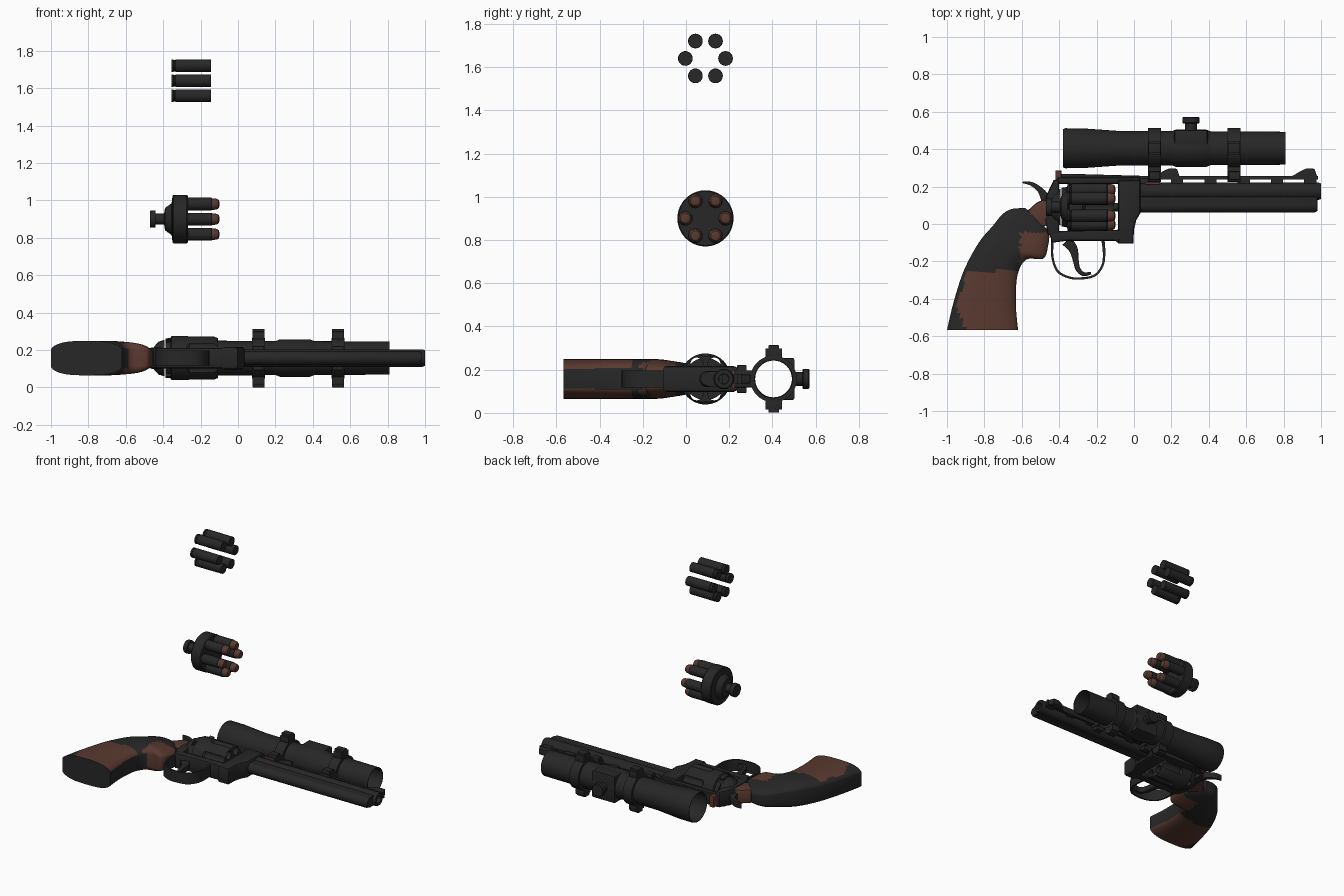
import bpy, bmesh, math
from mathutils import Vector

if "Cube" in bpy.data.objects:
    bpy.data.objects.remove(bpy.data.objects["Cube"])

Z0 = 0.157       # mid plane of the revolver lying on its side
AX = 0.09        # y of the cylinder axis
SY = 0.405       # y of the scope axis


def material(name, rgb):
    m = bpy.data.materials.new(name)
    m.diffuse_color = (*rgb, 1)
    m.use_nodes = True
    m.node_tree.nodes["Principled BSDF"].inputs["Base Color"].default_value = m.diffuse_color
    return m


BLACK = material("black_metal", (0.020, 0.020, 0.020))
BROWN = material("brown", (0.100, 0.041, 0.030))


def finish(name, bm, mats=(BLACK,), angle=35):
    bmesh.ops.remove_doubles(bm, verts=bm.verts, dist=1e-5)
    bmesh.ops.recalc_face_normals(bm, faces=bm.faces)
    me = bpy.data.meshes.new(name)
    bm.to_mesh(me)
    bm.free()
    for m in mats:
        me.materials.append(m)
    ob = bpy.data.objects.new(name, me)
    bpy.context.collection.objects.link(ob)
    bpy.ops.object.select_all(action='DESELECT')
    ob.select_set(True)
    bpy.context.view_layer.objects.active = ob
    bpy.ops.object.shade_smooth_by_angle(angle=math.radians(angle))
    return ob


def add_revolve(bm, prof, center, axis='x', n=32, closed=False):
    """Spin (distance along axis, radius) pairs about an x or y axis."""
    rings = []
    for d, r in prof:
        ring = []
        for i in range(n):
            a = 2 * math.pi * i / n
            u, v = r * math.cos(a), r * math.sin(a)
            co = (d, center[0] + u, center[1] + v) if axis == 'x' else (center[0] + u, d, center[1] + v)
            ring.append(bm.verts.new(co))
        rings.append(ring)
    pairs = list(zip(rings, rings[1:])) + ([(rings[-1], rings[0])] if closed else [])
    for a, b in pairs:
        for i in range(n):
            j = (i + 1) % n
            bm.faces.new((a[i], a[j], b[j], b[i]))
    if not closed:
        for ring in (rings[0], rings[-1]):
            bm.faces.new(ring)


def revolve(name, prof, center, mat=BLACK, **kw):
    bm = bmesh.new()
    add_revolve(bm, prof, center, **kw)
    return finish(name, bm, (mat,))


def prism(name, pts, half, mat=BLACK, bevel=0.0, z=Z0):
    """Extrude an xy outline symmetrically about height z."""
    bm = bmesh.new()
    f = bm.faces.new([bm.verts.new((x, y, z - half)) for x, y in pts])
    top = bmesh.ops.extrude_face_region(bm, geom=[f])['geom']
    bmesh.ops.translate(bm, verts=[v for v in top if isinstance(v, bmesh.types.BMVert)], vec=(0, 0, 2 * half))
    if bevel:
        edges = [e for e in bm.edges if abs(e.verts[0].co.z - e.verts[1].co.z) < 1e-6]
        bmesh.ops.bevel(bm, geom=edges, offset=bevel, segments=2, profile=0.5, affect='EDGES')
    return finish(name, bm, (mat,))


def block(name, x0, x1, y0, y1, half, **kw):
    return prism(name, [(x0, y0), (x1, y0), (x1, y1), (x0, y1)], half, **kw)


def smooth(pts, n):
    """Catmull-Rom through tuples of any size."""
    out, p = [], [pts[0]] + list(pts) + [pts[-1]]
    for i in range(1, len(p) - 2):
        for k in range(n):
            t = k / n
            out.append(tuple(0.5 * (2 * b + (c - a) * t + (2 * a - 5 * b + 4 * c - d) * t * t
                                    + (3 * b - a - 3 * c + d) * t ** 3)
                             for a, b, c, d in zip(p[i - 1], p[i], p[i + 1], p[i + 2])))
    return out + [tuple(pts[-1])]


def ribbon(name, pts, half, mat=BLACK, bevel=0.0):
    """Curved strip through (x, y, half width) points."""
    s = smooth(pts, 5)
    left, right = [], []
    for i, (x, y, w) in enumerate(s):
        a, b = s[max(i - 1, 0)], s[min(i + 1, len(s) - 1)]
        d = Vector((b[0] - a[0], b[1] - a[1])).normalized()
        left.append((x - d.y * w, y + d.x * w))
        right.append((x + d.y * w, y - d.x * w))
    return prism(name, left + right[::-1], half, mat, bevel)


def cut(ob, cutter):
    m = ob.modifiers.new("cut", 'BOOLEAN')
    m.object = cutter
    m.solver = 'EXACT'
    bpy.ops.object.select_all(action='DESELECT')
    ob.select_set(True)
    bpy.context.view_layer.objects.active = ob
    bpy.ops.object.modifier_apply(modifier=m.name)
    bpy.data.objects.remove(cutter)
    bpy.ops.object.shade_smooth_by_angle(angle=math.radians(35))


def ring_points(r, zc, offset=0.0):
    return [(AX + r * math.cos(offset + k * math.pi / 3), zc + r * math.sin(offset + k * math.pi / 3))
            for k in range(6)]


# Grip: lofted sections given as back point, front point, width scale
sections = smooth([(-1.0, -.567, -.62, -.567, 1), (-.965, -.42, -.632, -.42, 1), (-.91, -.25, -.622, -.27, 1),
                   (-.83, -.10, -.575, -.19, 1), (-.755, -.01, -.485, -.185, .92), (-.705, .05, -.46, -.12, .8),
                   (-.655, .08, -.455, -.05, .66), (-.58, .085, -.49, 0, .5)], 6)
bm = bmesh.new()
N = 20
rings = []
for bx, by, fx, fy, s in sections:
    half = []
    for i in range(N + 1):
        t = 0.5 - 0.5 * math.cos(math.pi * i / N)
        w = s * (.045 + .047 * max(0, 1 - abs(2 * t - 1) ** 3) ** .6)
        half.append((bx + (fx - bx) * t, by + (fy - by) * t, w))
    rings.append([bm.verts.new((x, y, Z0 + w)) for x, y, w in half]
                 + [bm.verts.new((x, y, Z0 - w)) for x, y, w in half[::-1]])
for a, b in zip(rings, rings[1:]):
    for i in range(len(a)):
        j = (i + 1) % len(a)
        bm.faces.new((a[i], a[j], b[j], b[i]))
bm.faces.new(rings[0])
bm.faces.new(rings[-1])
bm.normal_update()
for f in bm.faces:
    x, y, z = f.calc_center_median()
    if abs(f.normal.z) < 0.3 and (y < -.2 or x < -.65):
        brown = False                                   # straps and butt
    elif y < -.25:
        brown = x > -.945 + .3 * abs(y + .43)           # lower side panel
    else:
        brown = x > -.61 and y < -.045                  # front of the grip
    f.material_index = int(brown)
finish("grip", bm, (BLACK, BROWN), 40)

# Frame around the cylinder window
block("frame_top_strap", -.41, .03, .215, .25, .045, bevel=.01)
prism("frame_bottom", [(-.46, -.04), (-.435, -.1), (-.36, -.09), (-.1, -.09), (-.08, -.105), (-.06, -.03)], .055, bevel=.012)
prism("frame_front", [(-.085, -.105), (-.004, -.105), (0, -.03), (.012, .02), (.035, .06), (.035, .235), (-.085, .235)],
      .06, bevel=.015)
prism("frame_rear", [(-.46, -.06), (-.4, -.06), (-.4, .24), (-.43, .235), (-.47, .15), (-.475, .02)], .058, bevel=.015)
prism("frame_hump", [(-.57, .07), (-.52, .115), (-.485, .13), (-.45, .12), (-.45, 0), (-.5, -.02)], .05, BROWN, .012)
revolve("recoil_shield", [(-.45, .06), (-.425, .088), (-.392, .098)], (AX, Z0))

# Cylinder with through chambers and flutes
drum = revolve("cylinder", [(-.388, .105), (-.36, .108), (-.355, .118), (-.13, .118), (-.108, .108)], (AX, Z0), n=48)
bm = bmesh.new()
for c in ring_points(.081, Z0):
    add_revolve(bm, [(-.5, .029), (0, .029)], c, n=20)
for c in ring_points(.135, Z0, math.pi / 6):
    add_revolve(bm, [(-.28, .012), (-.26, .03), (0, .03)], c, n=20)
cut(drum, finish("chamber_cutter", bm))
revolve("cylinder_pin", [(-.4, .022), (-.05, .022)], (AX, Z0), n=20)

# Barrel, underlug and ventilated rib
revolve("barrel", [(0, .047), (.985, .047), (1.0, .042), (1.0, .024), (.93, .022)], (.175, Z0))
revolve("ejector_shroud", [(0, .038), (.965, .038), (.98, .03)], (.099, Z0), n=24)
block("barrel_web", 0, .98, .10, .17, .036, bevel=.004)
block("rib", .0, .985, .238, .256, .022)
for k in range(6):
    block(f"rib_post_{k}", .02 + .178 * k, .085 + .178 * k, .21, .24, .02)
for k, x in enumerate((.10, .835)):
    prism(f"sight_ramp_{k}", [(x, .25), (x + .06, .285), (x + .09, .298), (x + .13, .295), (x + .145, .25)],
          .02, bevel=.004)
block("rib_insert", .06, .14, .212, .224, .047, mat=BROWN)

# Rear sight
prism("rear_sight_base", [(-.4, .24), (.1, .24), (.1, .256), (-.33, .268), (-.4, .268)], .035, bevel=.005)
block("rear_sight_blade", -.42, -.388, .238, .285, .04, mat=BROWN, bevel=.004)

# Hammer, trigger and guard
ribbon("hammer", [(-.595, .222, .004), (-.55, .215, .01), (-.505, .185, .015), (-.475, .14, .025), (-.46, .09, .03)],
       .022, bevel=.003)
ribbon("trigger", [(-.36, -.09, .03), (-.325, -.135, .024), (-.312, -.19, .016), (-.30, -.24, .013),
                   (-.27, -.268, .011), (-.23, -.262, .007)], .02, bevel=.003)
ribbon("trigger_guard", [(-.435, -.07, .008), (-.437, -.17, .006), (-.41, -.25, .006), (-.35, -.285, .006),
                         (-.285, -.291, .006), (-.21, -.275, .006), (-.168, -.22, .006), (-.16, -.15, .007),
                         (-.168, -.07, .009)], .04)

# Scope: open thin-walled tube
outer = [(-.38, .103), (-.365, .107), (-.27, .106), (-.13, .096), (-.09, .093), (.2, .091), (.55, .09), (.81, .088)]
revolve("scope_tube", outer + [(x, r - .003) for x, r in outer[::-1]], (SY, Z0), n=40, closed=True)
boss = [(.2, .09), (.225, .1), (.385, .1), (.41, .09)]
revolve("scope_boss", boss + [(.41, .0875), (.2, .0875)], (SY, Z0), n=40, closed=True)
saddle = block("turret_saddle", .215, .395, SY, .503, .098, bevel=.012)
cut(saddle, revolve("saddle_cutter", [(0, .0885), (.7, .0885)], (SY, Z0), n=40))
revolve("turret_neck", [(.497, .032), (.545, .032)], (.305, Z0), axis='y', n=24)
revolve("turret_knob", [(.538, .042), (.543, .046), (.567, .046), (.571, .042)], (.305, Z0), axis='y', n=24)

# Scope mounts: ring, foot, clamp screw and side ears
for k, x in enumerate((.11, .535)):
    revolve(f"mount_ring_{k}", [(x - .035, .108), (x + .035, .108), (x + .035, .0885), (x - .035, .0885)],
            (SY, Z0), n=40, closed=True)
    block(f"mount_foot_{k}", x - .035, x + .035, .225, .314, .04, bevel=.006)
    block(f"mount_clamp_{k}", x - .03, x + .03, .235, .28, .065, bevel=.006)
    for side, s in (("upper", 1), ("lower", -1)):
        block(f"mount_ear_{side}_{k}", x - .033, x + .033, .368, .445, .024, z=Z0 + s * .118, bevel=.004)
        block(f"mount_bolt_{side}_{k}", x - .033, x + .033, .382, .43, .01, z=Z0 + s * .146, bevel=.003)

# Speed loader with six loaded rounds
ZL = 0.9
revolve("loader_body", [(-.47, .043), (-.465, .046), (-.44, .046), (-.44, .03), (-.395, .03), (-.39, .06),
                        (-.355, .085), (-.35, .125), (-.345, .13), (-.275, .13), (-.268, .125)], (AX, ZL), n=40)
for k, c in enumerate(ring_points(.093, ZL)):
    revolve(f"loaded_case_{k}", [(-.3, .034), (-.142, .034), (-.138, .031)], c, n=24)
    revolve(f"loaded_bullet_{k}", [(-.15, .031), (-.13, .031), (-.112, .028), (-.103, .022), (-.1, .012)], c, BROWN, n=24)

# Six loose cases
for k, c in enumerate(ring_points(.093, 1.64)):
    revolve(f"loose_case_{k}", [(-.355, .034), (-.345, .034), (-.343, .03), (-.336, .03), (-.333, .034), (-.145, .033)],
            c, n=24)
